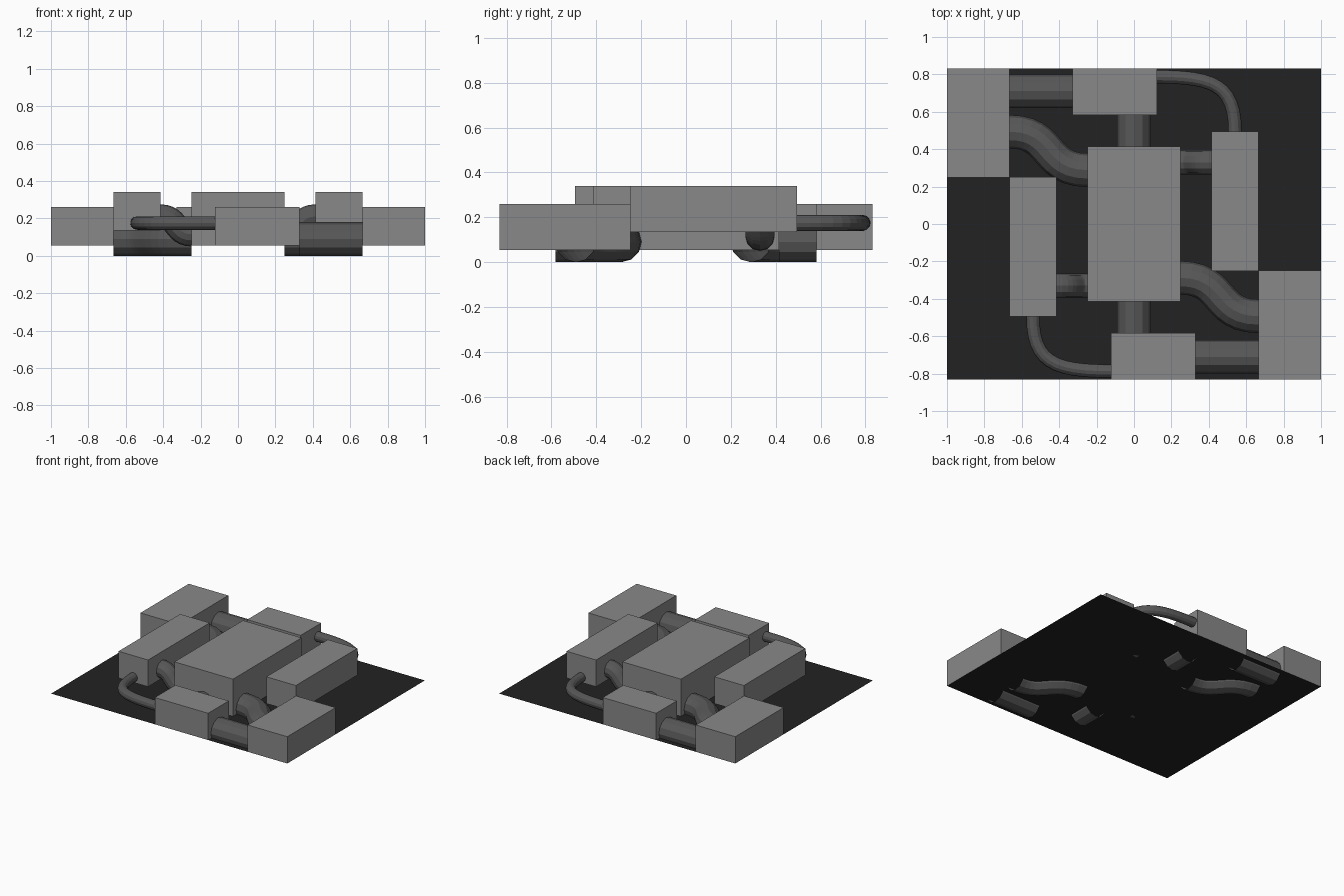
import bpy, bmesh, math
from mathutils import Vector, Matrix

if "Cube" in bpy.data.objects:
    bpy.data.objects.remove(bpy.data.objects["Cube"])


def material(name, v):
    m = bpy.data.materials.new(name)
    m.diffuse_color = (v, v, v, 1)
    m.use_nodes = True
    m.node_tree.nodes["Principled BSDF"].inputs["Base Color"].default_value = m.diffuse_color
    return m


BOX = material("mid grey", 0.25)
PIPE = material("dark grey", 0.095)
BASE = material("near black", 0.016)
PLATE_Z = 0.055
HALF_TURN = Matrix.Rotation(math.pi, 4, 'Z')


def finish(name, bm, mat, twin):
    """Make an object, plus a copy turned half round the centre."""
    me = bpy.data.meshes.new(name)
    bm.to_mesh(me)
    bm.free()
    me.materials.append(mat)
    for i in range(2 if twin else 1):
        ob = bpy.data.objects.new(name + ("_opposite" if i else ""), me)
        if i:
            ob.matrix_world = HALF_TURN
        bpy.context.collection.objects.link(ob)


def box(name, x0, x1, y0, y1, z0, z1, twin=True):
    bm = bmesh.new()
    bmesh.ops.create_cube(bm, size=1)
    bmesh.ops.scale(bm, vec=(x1 - x0, y1 - y0, z1 - z0), verts=bm.verts)
    bmesh.ops.translate(bm, vec=((x0 + x1) / 2, (y0 + y1) / 2, (z0 + z1) / 2),
                        verts=bm.verts)
    if z0 == PLATE_Z:  # standing on the plate: no underside
        under = [f for f in bm.faces if f.normal.z < -0.5]
        bmesh.ops.delete(bm, geom=under, context='FACES_ONLY')
    finish(name, bm, BOX, twin)


def pipe(name, radius, ctrl, normal=(0, 0, 1), steps=12, sides=12):
    """Open tube along a straight line or a flat cubic curve."""
    ctrl = [Vector(c) for c in ctrl]
    n = Vector(normal)
    if len(ctrl) == 2:
        a, b = ctrl
        ctrl = [a, a.lerp(b, 1 / 3), a.lerp(b, 2 / 3), b]
        steps = 1
    a, b, c, d = ctrl
    bm = bmesh.new()
    rings = []
    for i in range(steps + 1):
        t = i / steps
        u = 1 - t
        p = a * u**3 + b * (3 * u * u * t) + c * (3 * u * t * t) + d * t**3
        tan = ((b - a) * u * u + (c - b) * (2 * u * t) + (d - c) * t * t).normalized()
        side = n.cross(tan)
        rings.append([bm.verts.new(p + radius * (side * math.cos(k * math.tau / sides)
                                                 + n * math.sin(k * math.tau / sides)))
                      for k in range(sides)])
    for r, s in zip(rings, rings[1:]):
        for k in range(sides):
            j = (k + 1) % sides
            bm.faces.new((r[k], r[j], s[j], s[k]))
    finish(name, bm, PIPE, True)


# Thin base plate
bm = bmesh.new()
bmesh.ops.create_grid(bm, x_segments=1, y_segments=1, size=1)
bmesh.ops.scale(bm, vec=(1, 0.832, 1), verts=bm.verts)
bmesh.ops.translate(bm, vec=(0, 0, PLATE_Z), verts=bm.verts)
finish("base_plate", bm, BASE, False)

# Blocks
box("centre_block", -0.248, 0.248, -0.415, 0.415, PLATE_Z, 0.34, twin=False)
box("corner_block", 0.665, 1.0, -0.832, -0.248, PLATE_Z, 0.26)
box("end_block", -0.122, 0.33, -0.832, -0.583, PLATE_Z, 0.26)
box("raised_side_block", -0.665, -0.415, -0.495, 0.25, 0.135, 0.34)

# Large low pipes, half sunk through the plate
R = Z = 0.09
pipe("end_pipe", R, [(0, -0.583, Z), (0, -0.415, Z)])
pipe("corner_pipe", R, [(0.33, -0.71, Z), (0.665, -0.71, Z)])
pipe("s_bend_pipe", R, [(0.248, -0.288, Z), (0.49, -0.288, Z),
                        (0.425, -0.493, Z), (0.665, -0.493, Z)])

# Sloping pipe from the raised block down to the centre block
pipe("sloping_pipe", 0.065, [(-0.415, -0.33, 0.21), (-0.32, -0.33, 0.21),
                             (-0.34, -0.33, 0.115), (-0.248, -0.33, 0.115)],
     normal=(0, 1, 0))

# Thin curved pipe from the end block to the raised block
pipe("thin_curved_pipe", 0.036, [(-0.122, -0.787, 0.175), (-0.43, -0.787, 0.175),
                                 (-0.54, -0.74, 0.175), (-0.54, -0.495, 0.175)])
